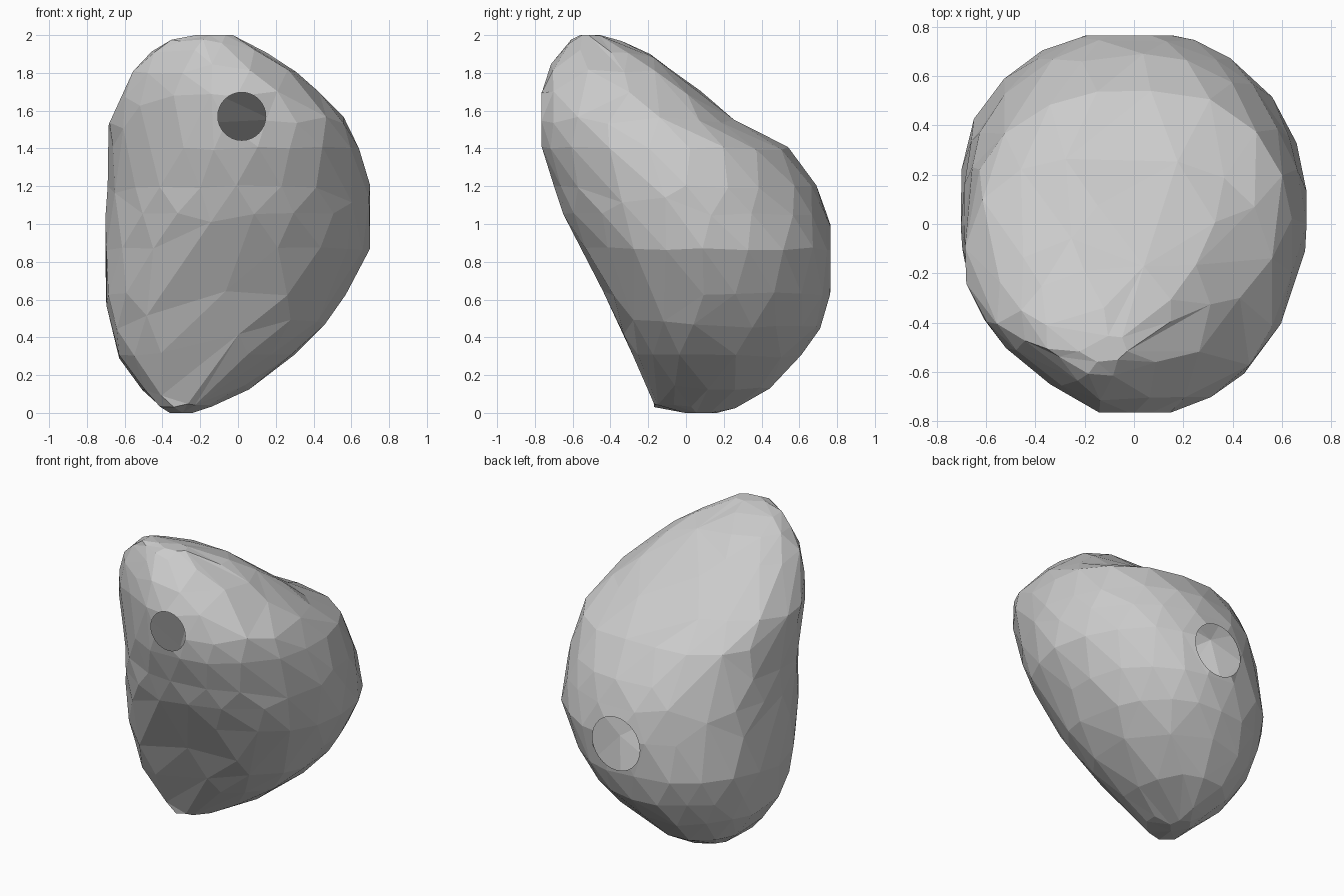
import bpy, bmesh, math, random

if "Cube" in bpy.data.objects:
    bpy.data.objects.remove(bpy.data.objects["Cube"])

random.seed(7)
SIDES = 20

# Horizontal sections: z, left x, right x, front y, back y, front-left corner bulge
sections = [
    (0.00, -0.36, -0.24, 0.00, 0.16, 0.00),
    (0.04, -0.42, -0.14, -0.17, 0.28, 0.03),
    (0.13, -0.51, 0.06, -0.20, 0.45, 0.06),
    (0.30, -0.63, 0.29, -0.28, 0.61, 0.09),
    (0.45, -0.67, 0.45, -0.35, 0.71, 0.09),
    (0.63, -0.70, 0.57, -0.43, 0.77, 0.09),
    (0.87, -0.70, 0.70, -0.56, 0.78, 0.06),
    (1.05, -0.70, 0.70, -0.65, 0.75, 0.015),
    (1.20, -0.69, 0.70, -0.70, 0.69, -0.01),
    (1.40, -0.69, 0.64, -0.77, 0.54, -0.055),
    (1.54, -0.68, 0.57, -0.78, 0.26, -0.09),
    (1.68, -0.62, 0.44, -0.78, 0.10, -0.08),
    (1.80, -0.56, 0.30, -0.74, -0.05, -0.075),
    (1.90, -0.48, 0.15, -0.68, -0.19, -0.07),
    (1.97, -0.37, 0.03, -0.61, -0.34, -0.03),
    (2.00, -0.22, -0.03, -0.56, -0.46, -0.01),
]


def corner_bulge(quadrant, z, front_left):
    """Extra fullness of the four corners (back right, back left, front left, front right)."""
    if quadrant == 2:
        return front_left
    if quadrant == 0:
        return 0.05 if 1.35 < z < 1.93 else 0.0
    if quadrant == 1:
        return 0.08 if 1.45 < z < 1.6 else 0.03 if 1.35 < z < 1.75 else 0.0
    return 0.03 if 0.2 < z < 0.8 else 0.02 if 1.35 < z < 1.6 else 0.0


# Faceted body with staggered rings of triangles
bm = bmesh.new()
rings = []
for i, (z, xl, xr, yf, yb, fl) in enumerate(sections):
    end = i in (0, len(sections) - 1)
    ring = []
    for j in range(SIDES):
        a = 2 * math.pi * (j + 0.5 * (i % 2) + random.uniform(-0.15, 0.15)) / SIDES
        a %= 2 * math.pi
        q = int(a // (math.pi / 2)) % 4
        push = corner_bulge(q, z, fl) * abs(math.sin(2 * a)) * math.sqrt(0.5)
        k = random.uniform(0.995, 1.015)
        x = (xl + xr) / 2 + k * (xr - xl) / 2 * math.cos(a) + push * math.copysign(1, math.cos(a))
        y = (yf + yb) / 2 + k * (yb - yf) / 2 * math.sin(a) + push * math.copysign(1, math.sin(a))
        dz = 0 if end else random.uniform(-0.01, 0.01)
        ring.append(bm.verts.new((min(max(x, xl), xr), min(max(y, yf), yb), z + dz)))
    rings.append(ring)
for i in range(len(rings) - 1):
    a, b = rings[i], rings[i + 1]
    for j in range(SIDES):
        n = (j + 1) % SIDES
        if i % 2 == 0:
            tris = ((a[j], a[n], b[j]), (a[n], b[n], b[j]))
        else:
            tris = ((a[j], a[n], b[n]), (a[j], b[n], b[j]))
        for t in tris:
            bm.faces.new(t)
bm.faces.new(rings[0][::-1])
bm.faces.new(rings[-1])
bmesh.ops.recalc_face_normals(bm, faces=bm.faces)
mesh = bpy.data.meshes.new("hollow_stone")
bm.to_mesh(mesh)
bm.free()
stone = bpy.data.objects.new("hollow_stone", mesh)
bpy.context.collection.objects.link(stone)

# Irregular larger facets
facets = stone.modifiers.new("facets", 'DECIMATE')
facets.ratio = 0.6

# Openings: x, z, radius, side (-1 front, 1 back)
openings = [(0.02, 1.57, 0.127, -1), (-0.02, 0.82, 0.175, 1)]
cutters = []
for x, z, r, side in openings:
    bpy.ops.mesh.primitive_cylinder_add(vertices=32, radius=r, depth=0.6,
                                        location=(x, side * 0.75, z),
                                        rotation=(math.pi / 2, 0, 0))
    cutter = bpy.context.object
    cutter.name = "opening_cutter"
    cutter.hide_render = True
    cutters.append(cutter)
    mod = stone.modifiers.new("opening", 'BOOLEAN')
    mod.operation = 'DIFFERENCE'
    mod.solver = 'EXACT'
    mod.object = cutter
bpy.context.view_layer.update()
cut_mesh = bpy.data.meshes.new_from_object(
    stone.evaluated_get(bpy.context.evaluated_depsgraph_get()))
stone.modifiers.clear()
stone.data = cut_mesh
for cutter in cutters:
    bpy.data.objects.remove(cutter)

# Open the pockets into the hollow inside and level each rim
bm = bmesh.new()
bm.from_mesh(cut_mesh)
for x, z, r, side in openings:
    def inside(v):
        return v.co.y * side > 0.3 and math.hypot(v.co.x - x, v.co.z - z) < r + 0.001
    pocket = [f for f in bm.faces if all(inside(v) for v in f.verts)]
    bmesh.ops.delete(bm, geom=pocket, context='FACES')
    for v in bm.verts:
        if v.is_boundary and inside(v):
            v.co.y = side * 0.765
for v in bm.verts:
    v.co.y = min(max(v.co.y, -0.765), 0.765)
for f in bm.faces:
    f.smooth = False
bm.to_mesh(cut_mesh)
bm.free()
